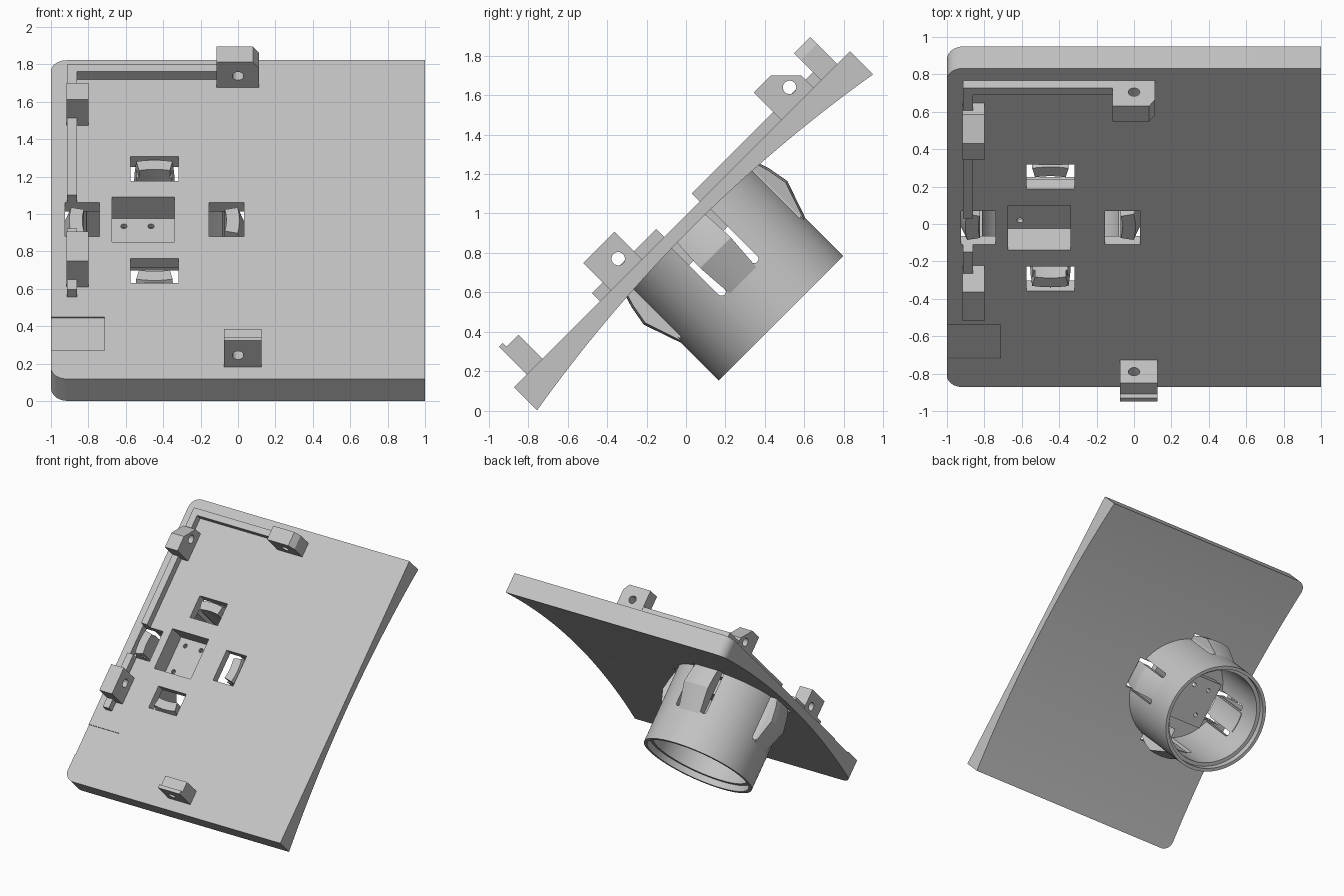
import bpy, bmesh, math
from mathutils import Matrix, Vector

if "Cube" in bpy.data.objects:
    bpy.data.objects.remove(bpy.data.objects["Cube"])

# Everything is built in a flat frame (x across, s up the plate, n out of it), then tilted 45 degrees
TILT = Matrix.Translation((0, -0.02, 0.97)) @ Matrix.Rotation(math.radians(45), 4, 'X')
CX = -0.447           # sleeve axis
HALF = 1.205          # half plate length

grey = bpy.data.materials.new("light_grey")
grey.diffuse_color = (0.55, 0.55, 0.55, 1)
grey.use_nodes = True
grey.node_tree.nodes["Principled BSDF"].inputs["Base Color"].default_value = grey.diffuse_color


def finish(name, bm):
    bmesh.ops.recalc_face_normals(bm, faces=bm.faces)
    me = bpy.data.meshes.new(name)
    bm.to_mesh(me)
    bm.free()
    me.materials.append(grey)
    ob = bpy.data.objects.new(name, me)
    bpy.context.collection.objects.link(ob)
    return ob


def prism(name, pts, axis, lo, hi):
    """Extrude a 2D outline along x (pts are s,n), s (pts are x,n) or n (pts are x,s)."""
    i = 'xsn'.index(axis)
    bm = bmesh.new()
    rings = []
    for h in (lo, hi):
        ring = []
        for p in pts:
            c = list(p)
            c.insert(i, h)
            ring.append(bm.verts.new(c))
        rings.append(ring)
    a, b = rings
    bm.faces.new(a)
    bm.faces.new(b)
    for k in range(len(a)):
        j = (k + 1) % len(a)
        bm.faces.new((a[k], a[j], b[j], b[k]))
    return finish(name, bm)


def rect(a0, a1, b0, b1):
    return [(a0, b0), (a1, b0), (a1, b1), (a0, b1)]


def box(name, x0, x1, s0, s1, n0, n1):
    return prism(name, rect(x0, x1, s0, s1), 'n', n0, n1)


def arc(cx, cy, r, a0, a1, steps):
    return [(cx + r * math.cos(math.radians(a0 + (a1 - a0) * k / steps)),
             cy + r * math.sin(math.radians(a0 + (a1 - a0) * k / steps)))
            for k in range(steps + 1)]


def circle(cx, cy, r, n=24):
    return arc(cx, cy, r, 0, 360, n)[:-1]


def spin(name, profile, a0, a1, steps):
    """Turn an (r, n) outline about the sleeve axis; a full turn closes on itself."""
    full = abs(a1 - a0 - 2 * math.pi) < 1e-6
    bm = bmesh.new()
    rings = []
    for k in range(steps if full else steps + 1):
        a = a0 + (a1 - a0) * k / steps
        rings.append([bm.verts.new((CX + r * math.cos(a), r * math.sin(a), n)) for r, n in profile])
    m = len(profile)
    for k in range(steps):
        p, q = rings[k], rings[(k + 1) % len(rings)]
        for j in range(m):
            bm.faces.new((p[j], p[(j + 1) % m], q[(j + 1) % m], q[j]))
    if not full:
        bm.faces.new(rings[0])
        bm.faces.new(rings[-1])
    return finish(name, bm)


def cut(target, cutters, op='DIFFERENCE'):
    for c in cutters:
        mod = target.modifiers.new("cut", 'BOOLEAN')
        mod.operation, mod.solver, mod.object = op, 'EXACT', c
    bpy.context.view_layer.update()
    dg = bpy.context.evaluated_depsgraph_get()
    me = bpy.data.meshes.new_from_object(target.evaluated_get(dg))
    target.modifiers.clear()
    target.data = me


helpers = []


def helper(ob):
    ob.hide_render = True
    helpers.append(ob)
    return ob


def turned(ob, k):
    """Rotate a helper by quarter turns about the sleeve axis."""
    m = Matrix.Translation((CX, 0, 0)) @ Matrix.Rotation(k * math.pi / 2, 4, 'Z') @ Matrix.Translation((-CX, 0, 0))
    ob.data.transform(m)
    return ob


# Plate: flat front, gently hollowed back, two rounded corners on the left
under = [(s, -(0.065 + 0.1 * (s / HALF) ** 2)) for s in [HALF - 2 * HALF * k / 40 for k in range(41)]]
plate = prism("plate", [(-HALF, 0), (HALF, 0)] + under, 'x', -1, 1)
R = 0.085
outline = ([(1.1, -1.3), (1.1, 1.3), (-0.9, 1.3), (-1 + R, HALF)] + arc(-1 + R, HALF - R, R, 90, 180, 10)[1:]
           + arc(-1 + R, -HALF + R, R, 180, 270, 10) + [(-0.9, -1.3)])
cut(plate, [helper(prism("corner_cutter", outline, 'n', -0.4, 0.2))], 'INTERSECT')

# Pocket, clip windows and shallow label recess
pocket = helper(box("pocket_cutter", -0.675, -0.34, -0.17, 0.17, -0.163, 0.1))
windows = [turned(helper(box("window_cutter", CX + 0.293, CX + 0.478, -0.128, 0.128, -0.3, 0.1)), k)
           for k in range(4)]
recess = helper(box("recess_cutter", -1.1, -0.715, -0.99, -0.736, -0.008, 0.1))
cut(plate, [pocket, recess] + windows)

# Pocket housing behind the plate, with three small holes in its floor
housing = box("pocket_housing", -0.70, -0.315, -0.195, 0.195, -0.19, -0.05)
holes = [helper(prism("pin_cutter", circle(x, s, 0.017, 16), 'n', -0.3, 0.0))
         for x, s in ((-0.61, 0.113), (-0.465, 0.113), (-0.61, -0.107))]
cut(housing, [pocket] + holes)

# Sleeve with stepped rim and paired slots beside each clip
sleeve = spin("sleeve", [(0.447, -0.06), (0.447, -0.71), (0.42, -0.71), (0.42, -0.66),
                         (0.39, -0.66), (0.39, -0.06)], 0, 2 * math.pi, 96)
slots = []
for k in range(4):
    for side in (-1, 1):
        c = side * 0.117
        pts = [(c + 0.022, 0.1)] + arc(c, -0.40, 0.022, 0, -180, 10) + [(c - 0.022, 0.1)]
        slots.append(turned(helper(prism("slot_cutter", pts, 'x', CX + 0.3, CX + 0.6)), k))
cut(sleeve, slots)

# Four wedge-shaped spring clips
for k in range(4):
    a = k * math.pi / 2
    spin("spring_clip", [(0.385, -0.005), (0.455, -0.005), (0.495, -0.13), (0.515, -0.24),
                         (0.446, -0.44), (0.385, -0.44)], a - 0.215, a + 0.215, 10)

# Raised L-shaped rib, interrupted at the side window
prism("upper_rib", [(-0.915, 0.127), (-0.86, 0.127), (-0.86, 1.06), (-0.1, 1.06),
                    (-0.1, 1.113), (-0.915, 1.113)], 'n', -0.01, 0.058)
box("lower_rib", -0.915, -0.86, -0.587, -0.127, -0.01, 0.058)

# Left lugs, drilled sideways
lower_lug = prism("lower_side_lug", rect(-0.51, -0.287, -0.01, 0.197), 'x', -0.916, -0.80)
upper_lug = prism("upper_side_lug", [(0.712, -0.01), (0.944, -0.01), (0.944, 0.088),
                                     (0.834, 0.197), (0.712, 0.197)], 'x', -0.916, -0.80)
for lug, s in ((lower_lug, -0.37), (upper_lug, 0.859)):
    cut(lug, [helper(prism("lug_cutter", circle(s, 0.088, 0.034), 'x', -1, -0.7))])

# Top and bottom lugs, drilled along the plate
top_lug = prism("top_lug", [(-0.115, -0.01), (0.113, -0.01), (0.113, 0.145), (0.08, 0.195),
                            (-0.115, 0.195)], 's', 0.997, 1.114)
bottom_lug = prism("bottom_lug", [(-1.114, -0.01), (-1.0, -0.01), (-1.0, 0.173), (-1.086, 0.173),
                                  (-1.086, 0.2), (-1.114, 0.2)], 'x', -0.075, 0.125)
for lug, s in ((top_lug, 1.05), (bottom_lug, -1.05)):
    cut(lug, [helper(prism("lug_cutter", circle(0, 0.088, 0.031), 's', s - 0.2, s + 0.2))])

# Remove helpers, tilt and shade
for h in helpers:
    bpy.data.objects.remove(h)
bpy.ops.object.select_all(action='DESELECT')
for ob in bpy.context.collection.objects:
    ob.data.transform(TILT)
    ob.select_set(True)
    bpy.context.view_layer.objects.active = ob
bpy.ops.object.shade_smooth_by_angle(angle=math.radians(25))
